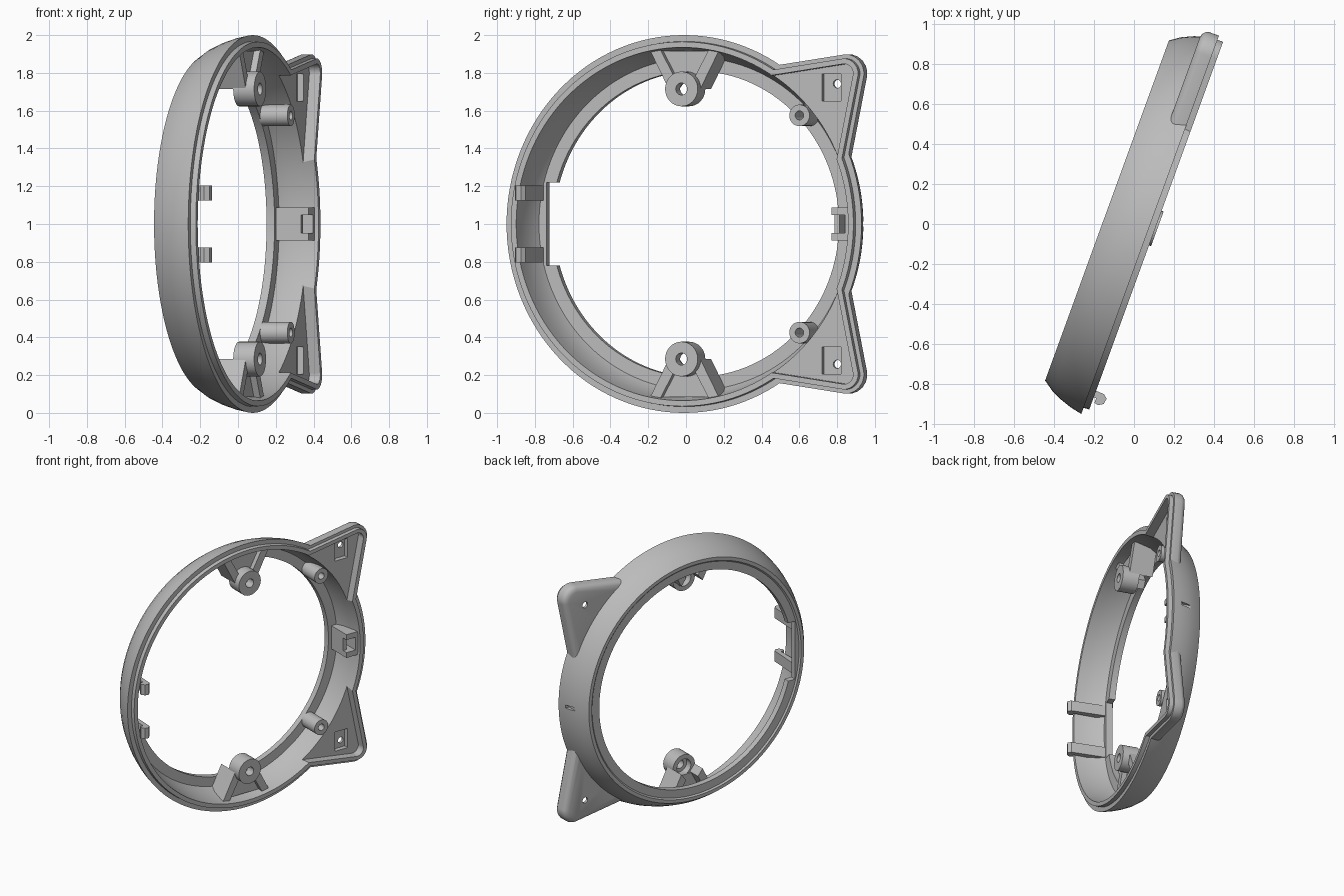
import bpy, bmesh
from math import sin, cos, pi, radians
from mathutils import Matrix, Vector

cube = bpy.data.objects.get("Cube")
if cube:
    bpy.data.objects.remove(cube)

# Ring frame: local x across the ring, local y up, local z along the ring axis
TILT = radians(20)
FRAME = Matrix(((sin(TILT), 0, cos(TILT), 0.006),
                (cos(TILT), 0, -sin(TILT), 0.016),
                (0, 1, 0, 1),
                (0, 0, 0, 1)))

grey = bpy.data.materials.new("plain_grey")
grey.use_nodes = True
grey.diffuse_color = (0.5, 0.5, 0.5, 1)
grey.node_tree.nodes["Principled BSDF"].inputs["Base Color"].default_value = (0.5, 0.5, 0.5, 1)


def finish(name, bm):
    bmesh.ops.recalc_face_normals(bm, faces=bm.faces)
    mesh = bpy.data.meshes.new(name)
    bm.to_mesh(mesh)
    bm.free()
    mesh.materials.append(grey)
    obj = bpy.data.objects.new(name, mesh)
    obj.matrix_world = FRAME
    bpy.context.collection.objects.link(obj)
    return obj


def loft(name, loops, closed=False):
    """Skin equal-length loops of points; closed joins last to first."""
    bm = bmesh.new()
    rings = [[bm.verts.new(p) for p in loop] for loop in loops]
    n = len(rings[0])
    pairs = list(zip(rings, rings[1:])) + ([(rings[-1], rings[0])] if closed else [])
    for a, b in pairs:
        for i in range(n):
            j = (i + 1) % n
            bm.faces.new((a[i], a[j], b[j], b[i]))
    if not closed:
        bm.faces.new(rings[0])
        bm.faces.new(rings[-1])
    return finish(name, bm)


def lathe(name, profile, segments, x=0, y=0):
    """Turn a closed (radius, depth) profile around the axis at x, y."""
    angles = [2 * pi * i / segments for i in range(segments)]
    return loft(name, [[(x + r * cos(a), y + r * sin(a), d) for a in angles]
                       for r, d in profile], True)


def prism(name, outline, d0, d1):
    return loft(name, [[(x, y, d) for x, y in outline] for d in (d0, d1)])


def box(name, x0, x1, y0, y1, d0, d1):
    return prism(name, [(x0, y0), (x1, y0), (x1, y1), (x0, y1)], d0, d1)


def disc(x, y, r, n=24):
    return [(x + r * cos(2 * pi * i / n), y + r * sin(2 * pi * i / n)) for i in range(n)]


def boolean(obj, tool, operation):
    tool.hide_render = True
    mod = obj.modifiers.new(operation.lower(), "BOOLEAN")
    mod.operation, mod.solver, mod.object = operation, "EXACT", tool
    bpy.context.view_layer.update()
    graph = bpy.context.evaluated_depsgraph_get()
    mesh = bpy.data.meshes.new_from_object(obj.evaluated_get(graph))
    obj.modifiers.clear()
    obj.data = mesh
    bpy.data.objects.remove(tool)


def ear_outline(inset, side, inner=0.955, extend=0.0):
    """Triangle with one rounded corner, closed by an arc inside the ring wall."""
    a, c, b = Vector((0.5, 0.837)), Vector((1.04, 0.918)), Vector((0.92, 0.335))
    da, db = (a - c).normalized(), (b - c).normalized()
    s = abs(da.x * db.y - da.y * db.x)
    na, nb = (db - da * da.dot(db)) / s, (da - db * da.dot(db)) / s
    radius = 0.1 - inset
    centre = c + (da + db) * (inset + radius) / s
    pts = [a + na * inset + da * extend]
    for i in range(9):
        t = i / 8
        pts.append(centre - (na * (1 - t) + nb * t).normalized() * radius)
    pts.append(b + nb * inset + db * extend)
    pts += [Vector((inner * cos(radians(t)), inner * sin(radians(t)))) for t in range(25, 56, 5)]
    return [(p.x, p.y * side) for p in pts]


# Main ring with back flange and raised front lip
body = lathe("ring_body", [
    (0.81, -0.14), (0.87, -0.14), (0.88, -0.15), (0.905, -0.15), (0.94, -0.1),
    (0.968, -0.04), (0.988, 0.02), (1.0, 0.077), (0.967, 0.077), (0.965, 0.107),
    (0.935, 0.107), (0.928, 0.05), (0.905, -0.05), (0.88, -0.095), (0.81, -0.095)], 128)

# Corner ears: rounded back, raised lip, open pocket, screw recess
for side in (1, -1):
    layers = [(-0.01, 0.04), (-0.004, 0.02), (0.008, 0.006), (0.025, 0),
              (0.077, 0), (0.077, 0.022), (0.107, 0.022)]
    ear = loft("ear", [[(x, y, d) for x, y in ear_outline(k, side)] for d, k in layers])
    boolean(body, ear, "UNION")
for side in (1, -1):
    pocket = prism("pocket", ear_outline(0.05, side, 0.87, 0.02), 0.045, 0.2)
    boolean(body, pocket, "DIFFERENCE")
    lo, hi = sorted((0.65 * side, 0.795 * side))
    boolean(body, box("recess", 0.765, 0.873, lo, hi, 0.01, 0.1), "DIFFERENCE")
    boolean(body, prism("screw_hole", disc(0.838, 0.742 * side, 0.022), -0.1, 0.1), "DIFFERENCE")

# Flange notch beside the hooks, and the small slot in the outer wall
boolean(body, box("notch", -0.837, -0.7, -0.22, 0.22, -0.3, -0.05), "DIFFERENCE")
boolean(body, box("slot", 0.955, 1.1, -0.012, 0.012, -0.06, 0.015), "DIFFERENCE")

parts = [body]
for side, word in ((1, "upper"), (-1, "lower")):
    # Large mounting boss on two flared ribs and a web
    parts.append(lathe(word + "_boss", [
        (0.032, 0.118), (0.092, 0.118), (0.092, 0.0), (0.058, 0.0),
        (0.058, 0.05), (0.032, 0.05)], 32, 0, 0.715 * side))
    for flip, hand in ((1, "right"), (-1, "left")):
        rib = [(0.19, 0.91), (0.135, 0.92), (0.05, 0.765), (0.089, 0.715)]
        parts.append(prism(f"{word}_{hand}_rib",
                           [(x * flip, y * side) for x, y in rib], -0.097, 0.07))
    web = [(-0.16, 0.915), (0.16, 0.915), (0.06, 0.77), (-0.06, 0.77)]
    parts.append(prism(word + "_web", [(x, y * side) for x, y in web], -0.01, 0.035))
    # Small screw post
    parts.append(lathe(word + "_post", [
        (0.024, 0.058), (0.057, 0.058), (0.057, -0.1), (0.024, -0.1)], 32, 0.643, 0.575 * side))
    # Hooked snap tab
    hook = [(-0.9, -0.1), (-0.855, -0.1), (-0.868, 0.15), (-0.885, 0.17),
            (-0.915, 0.165), (-0.93, 0.14), (-0.925, 0.12), (-0.9, 0.12)]
    parts.append(loft(word + "_hook", [[(x, y * side, d) for x, d in hook]
                                       for y in (0.125, 0.205)]))

# Latch block with a notch and a sunken window
latch = box("latch_block", 0.835, 0.93, -0.088, 0.088, -0.097, 0.086)
boolean(latch, box("latch_notch", 0.8, 0.91, -0.048, 0.048, 0.045, 0.2), "DIFFERENCE")
boolean(latch, box("latch_window", 0.865, 0.91, -0.048, 0.048, -0.03, 0.2), "DIFFERENCE")
parts.append(latch)

# Smooth curved walls, keep edges crisp
bpy.ops.object.select_all(action="DESELECT")
for part in parts:
    part.select_set(True)
bpy.context.view_layer.objects.active = body
bpy.ops.object.shade_smooth_by_angle(angle=radians(30))
